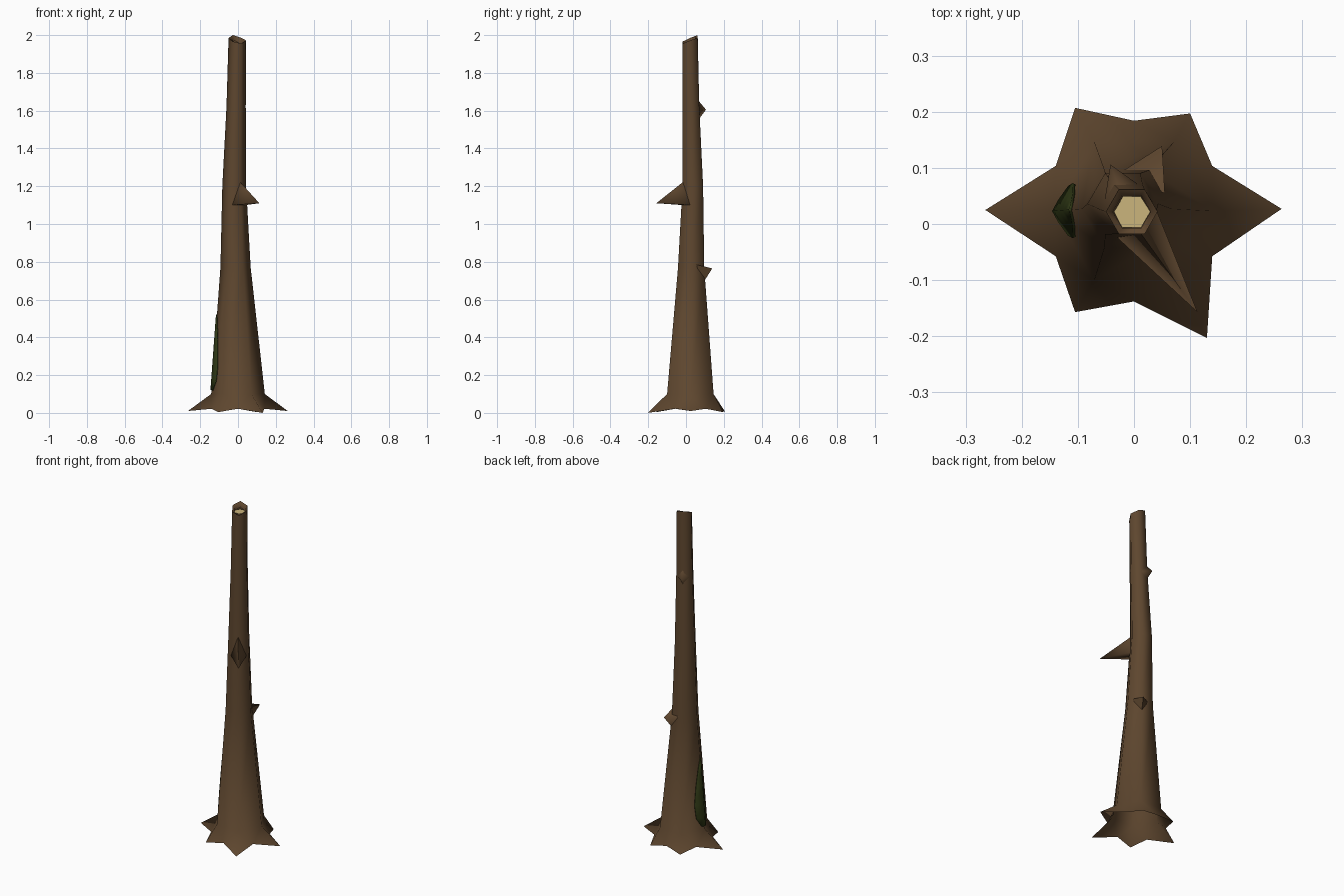
import bpy, bmesh, math
from mathutils import Vector

if "Cube" in bpy.data.objects:
    bpy.data.objects.remove(bpy.data.objects["Cube"])


def material(name, rgb):
    m = bpy.data.materials.new(name)
    m.diffuse_color = (*rgb, 1)
    m.use_nodes = True
    m.node_tree.nodes["Principled BSDF"].inputs["Base Color"].default_value = m.diffuse_color
    return m


BARK = material("bark brown", (0.112, 0.062, 0.028))
WOOD = material("pale heartwood", (0.60, 0.46, 0.20))
MOSS = material("moss green", (0.030, 0.042, 0.008))


def build(name, verts, faces, mats, smooth=80):
    me = bpy.data.meshes.new(name)
    me.from_pydata([tuple(v) for v in verts], [], faces)
    for m in mats:
        me.materials.append(m)
    bm = bmesh.new()
    bm.from_mesh(me)
    bmesh.ops.recalc_face_normals(bm, faces=bm.faces)
    bm.to_mesh(me)
    bm.free()
    ob = bpy.data.objects.new(name, me)
    bpy.context.collection.objects.link(ob)
    bpy.ops.object.select_all(action='DESELECT')
    ob.select_set(True)
    bpy.context.view_layer.objects.active = ob
    bpy.ops.object.shade_smooth_by_angle(angle=math.radians(smooth))
    return ob


def bridge(a, b, n):
    return [(a + i, a + (i + 1) % n, b + (i + 1) % n, b + i) for i in range(n)]


# Trunk rings: height, centre x, centre y, radius
RINGS = [(0.10, 0.0, 0.023, 0.142), (0.77, -0.013, 0.027, 0.080),
         (1.20, -0.020, 0.036, 0.063), (1.62, -0.010, 0.026, 0.051)]


def ring_point(ring, k):
    z, x, y, r = ring
    a = math.radians(60 * k)
    return Vector((x + r * math.cos(a), y + r * math.sin(a), z))


# Trunk with jagged broken rim
verts = [ring_point(r, k) for r in RINGS for k in range(6)]
rim = [1.972, 1.985, 2.0, 1.985, 1.966, 1.955]
for radius, drop in ((0.046, 0), (0.034, 0.006), (0.031, 0.03)):
    for k in range(6):
        verts.append(ring_point((rim[k] - drop, -0.004, 0.022, radius), k))
faces = []
for r in range(6):
    faces += bridge(r * 6, r * 6 + 6, 6)

# Root flare: six pointed roots continuing the foot of the trunk
tips = [(0.263, 0.027, 0.01), (0.10, 0.197, 0.004), (-0.105, 0.207, 0.006),
        (-0.265, 0.025, 0.01), (-0.105, -0.157, 0.004), (0.13, -0.203, 0.0)]
verts += [Vector(t) for t in tips]
verts += [ring_point((0.022, 0.0, 0.023, 0.161), k + 0.5) for k in range(6)]
for k in range(6):
    n = (k + 1) % 6
    faces += [(k, 42 + k, 48 + k), (k, 48 + k, n), (n, 48 + k, 42 + n)]
build("trunk_and_roots", verts, faces, [BARK])

# Heartwood: flat disc just below the broken rim
disc = [ring_point((1.958, -0.004, 0.022, 0.033), k) for k in range(6)]
build("heartwood", disc, [tuple(range(6))], [WOOD])


# Broken branch stubs: pyramids rooted inside the trunk
def stub(name, tip, base):
    n = len(base)
    build(name, base + [tip], [(i, (i + 1) % n, n) for i in range(n)], [BARK], smooth=110)


stub("front_branch_stub", (0.113, -0.157, 1.11),
     [(-0.040, -0.015, 1.10), (0.038, 0.030, 1.10), (0.0, 0.0, 1.235)])
stub("lower_branch_stub", (0.050, 0.139, 0.765),
     [(-0.035, 0.085, 0.775), (0.055, 0.055, 0.785), (0.020, 0.085, 0.68)])
stub("upper_branch_stub", (-0.042, 0.106, 1.605),
     [(-0.055, 0.025, 1.60), (-0.025, 0.060, 1.66),
      (0.015, 0.065, 1.60), (-0.025, 0.060, 1.545)])

# Moss: thin plate wrapped round the left corner of the trunk
verts, faces = [], []
profile = [(0.12, 0.15), (0.17, 0.36), (0.25, 0.42), (0.36, 0.32), (0.45, 0.18), (0.52, 0.03)]
for z, w in profile:
    t = (z - 0.10) / 0.67
    ring = [a + (b - a) * t for a, b in zip(RINGS[0], RINGS[1])]
    axis = Vector((ring[1], ring[2], z))
    mid = ring_point(ring, 3)
    for p in (mid.lerp(ring_point(ring, 2), w), mid, mid.lerp(ring_point(ring, 4), w)):
        verts.append(p + (p - axis).normalized() * 0.003)
for i in range(len(profile) - 1):
    for j in range(2):
        a = i * 3 + j
        faces.append((a, a + 1, a + 4, a + 3))
moss = build("moss_patch", verts, faces, [MOSS])
solid = moss.modifiers.new("thickness", 'SOLIDIFY')
solid.thickness = 0.005
solid.offset = 0
